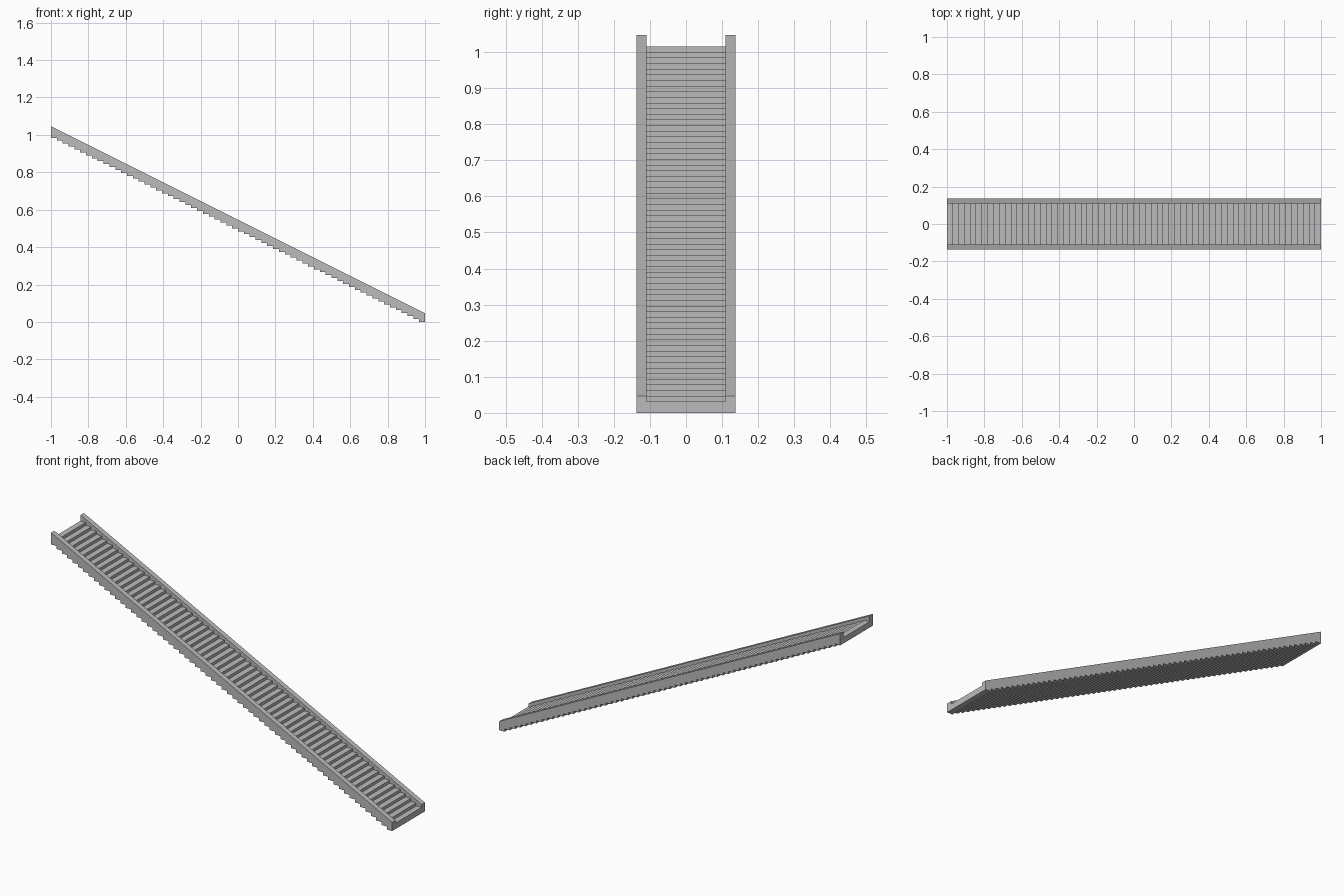
import bpy, bmesh

if "Cube" in bpy.data.objects:
    bpy.data.objects.remove(bpy.data.objects["Cube"])

STEPS = 64
RUN, RISE = 2 / STEPS, 1 / STEPS
INNER, OUTER = 0.1094, 0.137

grey = bpy.data.materials.new("concrete_grey")
grey.diffuse_color = (0.5, 0.5, 0.5, 1)
grey.use_nodes = True
grey.node_tree.nodes["Principled BSDF"].inputs["Base Color"].default_value = grey.diffuse_color


def zigzag(lift):
    """Stepped line in x,z from the foot of the stair to its head."""
    pts = []
    for i in range(STEPS):
        pts += [(1 - i * RUN, i * RISE + lift), (1 - (i + 1) * RUN, i * RISE + lift)]
    return pts


def extrude_profile(name, pts, y0, y1, caps):
    bm = bmesh.new()
    a = [bm.verts.new((x, y0, z)) for x, z in pts]
    b = [bm.verts.new((x, y1, z)) for x, z in pts]
    n = len(pts)
    for i in range(n):
        j = (i + 1) % n
        bm.faces.new((a[i], b[i], b[j], a[j]))
    if caps:
        bm.faces.new(a)
        bm.faces.new(b[::-1])
        bmesh.ops.recalc_face_normals(bm, faces=bm.faces)
    bm.normal_update()
    # the flight is open-sided, so orient it by its lowest soffit face
    low = min(bm.faces, key=lambda f: f.calc_center_median().z)
    if low.normal.z > 0.5:
        bmesh.ops.reverse_faces(bm, faces=bm.faces)
    me = bpy.data.meshes.new(name)
    bm.to_mesh(me)
    bm.free()
    me.materials.append(grey)
    ob = bpy.data.objects.new(name, me)
    bpy.context.collection.objects.link(ob)
    return ob


soffit = zigzag(0)

# treads and risers, with stepped underside (ends hidden by the side walls)
extrude_profile("stair_flight", soffit + zigzag(2 * RISE)[::-1], -INNER, INNER, False)

# side walls: sloped top, stepped underside
wall = soffit + [(-1, 1 + 3 * RISE), (1, 3 * RISE)]
extrude_profile("front_side_wall", wall, -OUTER, -INNER, True)
extrude_profile("back_side_wall", wall, INNER, OUTER, True)
